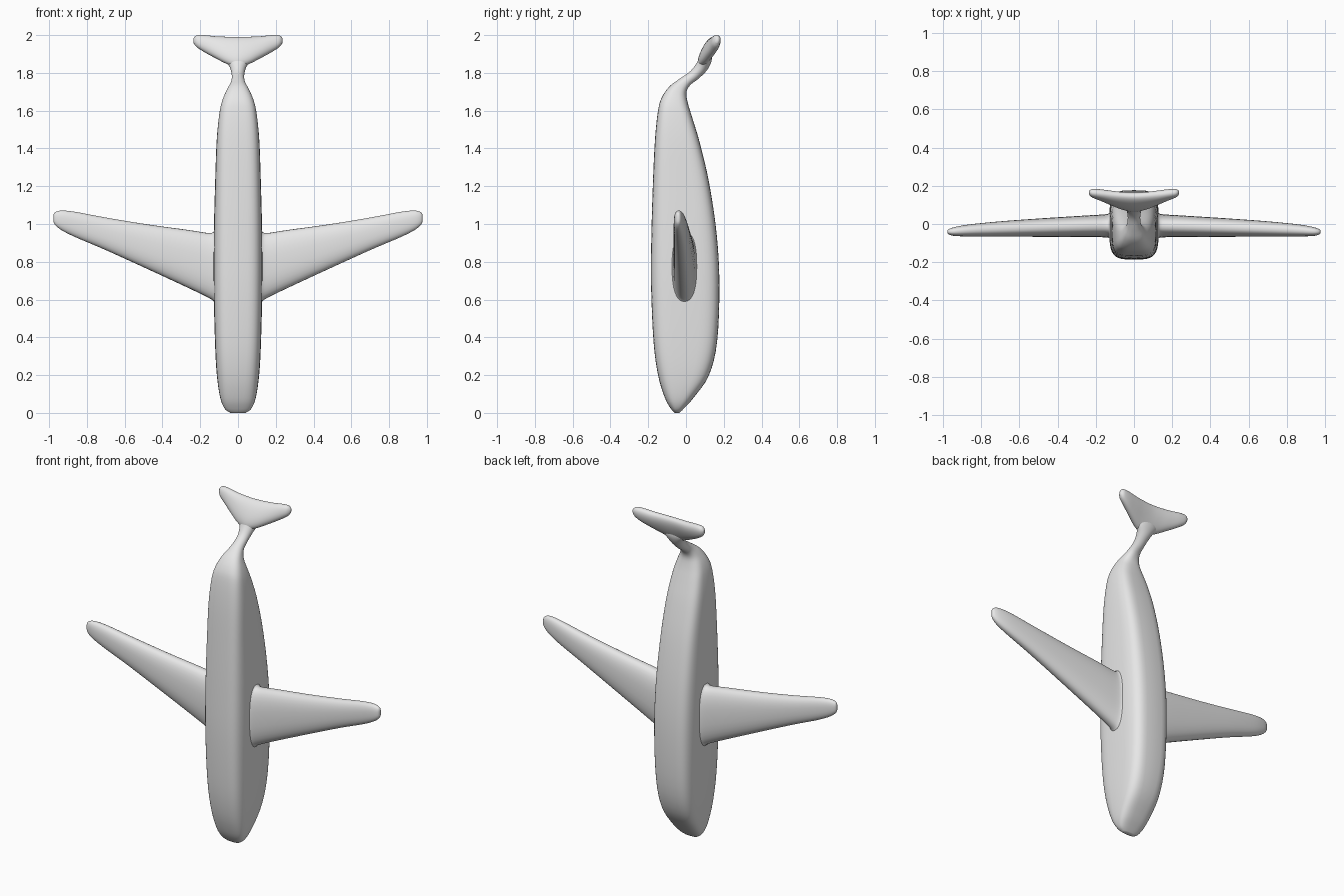
import bpy, bmesh, math
from mathutils import Vector

if "Cube" in bpy.data.objects:
    bpy.data.objects.remove(bpy.data.objects["Cube"], do_unlink=True)

grey = bpy.data.materials.new("plain grey")
grey.use_nodes = True
grey.diffuse_color = (0.8, 0.8, 0.8, 1)
grey.node_tree.nodes["Principled BSDF"].inputs["Base Color"].default_value = (0.8, 0.8, 0.8, 1)


def smooth_keys(keys, steps):
    """Catmull-Rom interpolation between rows of section values."""
    rows = []
    for i in range(len(keys) - 1):
        a, b = keys[max(i - 1, 0)], keys[i]
        c, d = keys[i + 1], keys[min(i + 2, len(keys) - 1)]
        for s in range(steps):
            t = s / steps
            rows.append([0.5 * (2 * q + (r - p) * t + (2 * p - 5 * q + 4 * r - w) * t * t
                                + (3 * q - p - 3 * r + w) * t ** 3)
                         for p, q, r, w in zip(a, b, c, d)])
    rows.append(list(keys[-1]))
    return rows


def loft(name, sections, sides=32):
    """Skin superellipse rings given as (centre, half axis u, half axis v, exponent)."""
    bm = bmesh.new()
    rings = []
    for centre, u, v, power in sections:
        ring = []
        for k in range(sides):
            a = 2 * math.pi * k / sides
            c, s = math.cos(a), math.sin(a)
            cu = math.copysign(abs(c) ** (2 / power), c)
            sv = math.copysign(abs(s) ** (2 / power), s)
            ring.append(bm.verts.new(centre + u * cu + v * sv))
        rings.append(ring)
    for r0, r1 in zip(rings, rings[1:]):
        for k in range(sides):
            j = (k + 1) % sides
            bm.faces.new((r0[k], r0[j], r1[j], r1[k]))
    bm.faces.new(rings[0])
    bm.faces.new(rings[-1])
    bmesh.ops.recalc_face_normals(bm, faces=bm.faces)
    mesh = bpy.data.meshes.new(name)
    bm.to_mesh(mesh)
    bm.free()
    mesh.materials.append(grey)
    obj = bpy.data.objects.new(name, mesh)
    bpy.context.collection.objects.link(obj)
    bpy.ops.object.select_all(action='DESELECT')
    obj.select_set(True)
    bpy.context.view_layer.objects.active = obj
    bpy.ops.object.shade_smooth_by_angle(angle=math.radians(50))
    return obj


# Body and tail stalk: front y, front z, back y, back z, half width, squareness
body_keys = [
    (-0.060, 0.000, -0.035, 0.000, 0.040, 2.5),
    (-0.080, 0.022, -0.012, 0.022, 0.070, 2.8),
    (-0.112, 0.080, 0.040, 0.080, 0.094, 3.2),
    (-0.148, 0.200, 0.122, 0.200, 0.112, 3.6),
    (-0.172, 0.380, 0.165, 0.380, 0.122, 4.0),
    (-0.185, 0.680, 0.177, 0.680, 0.129, 4.0),
    (-0.183, 0.950, 0.162, 0.950, 0.128, 4.0),
    (-0.175, 1.220, 0.122, 1.220, 0.121, 4.0),
    (-0.164, 1.450, 0.073, 1.430, 0.113, 3.8),
    (-0.148, 1.600, 0.034, 1.560, 0.099, 3.5),
    (-0.128, 1.670, 0.010, 1.640, 0.082, 3.0),
    (-0.088, 1.728, 0.002, 1.695, 0.057, 2.6),
    (-0.035, 1.768, 0.022, 1.735, 0.037, 2.2),
    (0.022, 1.808, 0.067, 1.770, 0.033, 2.0),
    (0.055, 1.850, 0.112, 1.815, 0.044, 2.0),
    (0.078, 1.890, 0.135, 1.862, 0.070, 2.0),
    (0.100, 1.920, 0.135, 1.900, 0.060, 2.0),
]
sections = []
for fy, fz, by, bz, width, power in smooth_keys(body_keys, 4):
    front, back = Vector((0, fy, fz)), Vector((0, by, bz))
    sections.append(((front + back) / 2, Vector((width, 0, 0)), (back - front) / 2, power))
loft("body", sections, 40)

# Wings: x, lower z, upper z, front y, back y
wing_keys = [
    (0.080, 0.560, 0.985, -0.085, 0.070),
    (0.122, 0.585, 0.965, -0.076, 0.060),
    (0.150, 0.606, 0.952, -0.070, 0.051),
    (0.260, 0.660, 0.968, -0.068, 0.044),
    (0.480, 0.762, 0.998, -0.067, 0.030),
    (0.700, 0.862, 1.034, -0.066, 0.014),
    (0.860, 0.930, 1.064, -0.065, -0.002),
    (0.935, 0.968, 1.071, -0.063, -0.015),
    (0.968, 0.995, 1.062, -0.056, -0.026),
    (0.977, 1.012, 1.048, -0.046, -0.034),
]
for side, name in ((1, "left_wing"), (-1, "right_wing")):
    sections = []
    for x, z0, z1, y0, y1 in smooth_keys(wing_keys, 4):
        centre = Vector((side * x, (y0 + y1) / 2, (z0 + z1) / 2))
        sections.append((centre, Vector((0, 0, (z1 - z0) / 2)), Vector((0, (y1 - y0) / 2, 0)), 2.4))
    loft(name, sections)

# Tail fluke: x, lower y, lower z, upper y, upper z, half thickness
half = [
    (0.000, 0.075, 1.832, 0.152, 1.988, 0.034),
    (0.060, 0.087, 1.850, 0.155, 1.989, 0.033),
    (0.120, 0.112, 1.880, 0.160, 1.992, 0.031),
    (0.180, 0.140, 1.912, 0.165, 1.999, 0.027),
    (0.220, 0.155, 1.938, 0.167, 1.998, 0.021),
    (0.236, 0.162, 1.960, 0.167, 1.983, 0.008),
]
fluke_keys = [(-k[0],) + k[1:] for k in half[:0:-1]] + half
sections = []
for x, y0, z0, y1, z1, thick in smooth_keys(fluke_keys, 4):
    low, high = Vector((x, y0, z0)), Vector((x, y1, z1))
    chord = (high - low) / 2
    across = Vector((0, chord.z, -chord.y)).normalized() * thick
    sections.append(((low + high) / 2, chord, across, 2.2))
loft("tail_fluke", sections)
